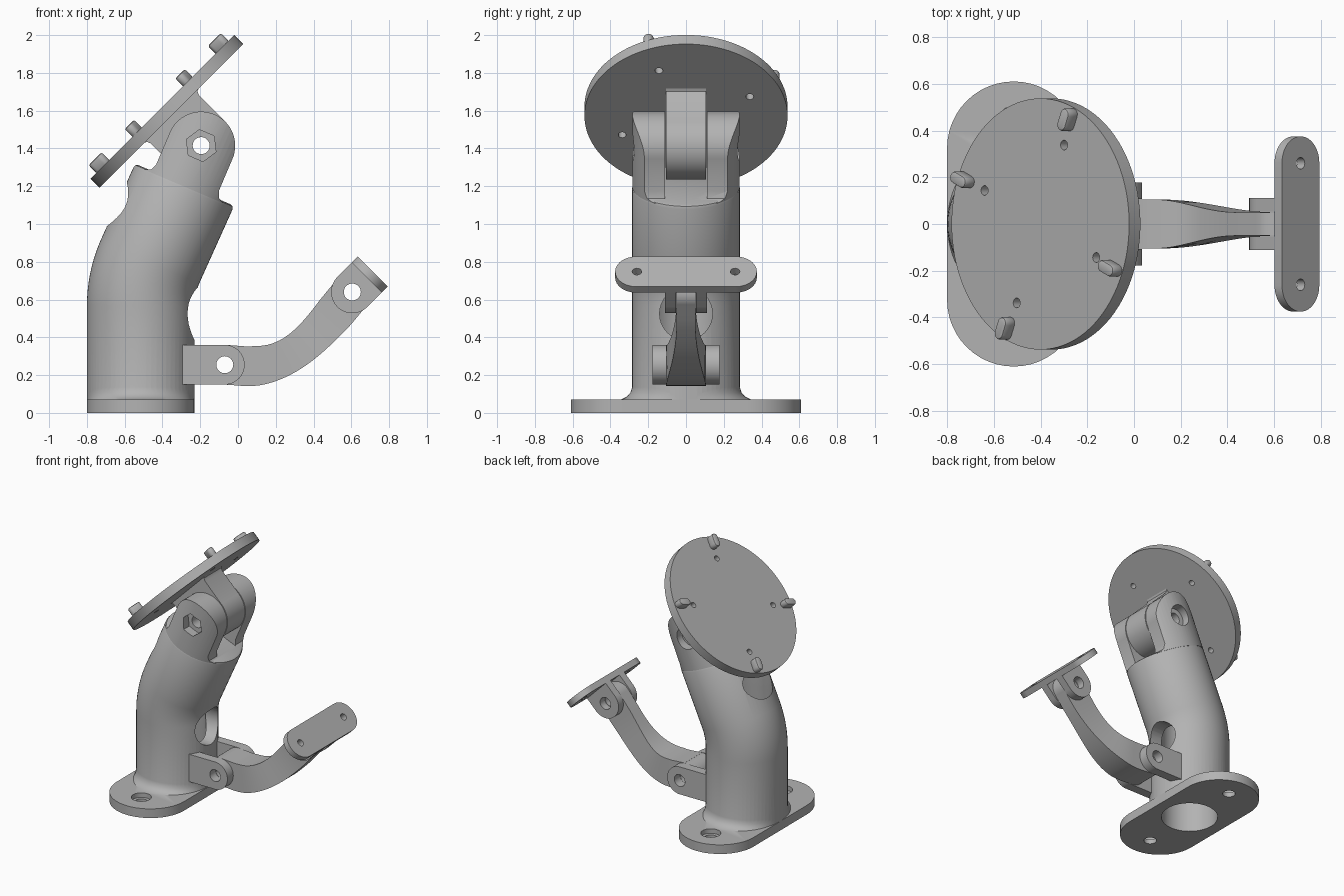
import bpy, bmesh
from math import sin, cos, pi, radians, sqrt
from mathutils import Vector, Matrix
from mathutils.geometry import interpolate_bezier

if "Cube" in bpy.data.objects:
    bpy.data.objects.remove(bpy.data.objects["Cube"])

grey = bpy.data.materials.new("plain grey")
grey.use_nodes = True
grey.diffuse_color = (0.45, 0.45, 0.45, 1)
grey.node_tree.nodes["Principled BSDF"].inputs["Base Color"].default_value = (0.45, 0.45, 0.45, 1)

X, Y, Z = Vector((1, 0, 0)), Vector((0, 1, 0)), Vector((0, 0, 1))


# ---- helpers ----
def frame(origin, x, y):
    """Matrix with the given origin and x, y axes."""
    m = Matrix((x, y, x.cross(y))).transposed().to_4x4()
    m.translation = origin
    return m


def loft(name, rings):
    """Closed solid through a list of equally long rings."""
    bm = bmesh.new()
    rows = [[bm.verts.new(p) for p in ring] for ring in rings]
    n = len(rows[0])
    for a, b in zip(rows, rows[1:]):
        for i in range(n):
            j = (i + 1) % n
            bm.faces.new((a[i], a[j], b[j], b[i]))
    bm.faces.new(rows[0][::-1])
    bm.faces.new(rows[-1])
    bmesh.ops.recalc_face_normals(bm, faces=bm.faces)
    mesh = bpy.data.meshes.new(name)
    bm.to_mesh(mesh)
    bm.free()
    mesh.materials.append(grey)
    obj = bpy.data.objects.new(name, mesh)
    bpy.context.collection.objects.link(obj)
    return obj


def prism(name, outline, h0, h1, m):
    return loft(name, [[m @ Vector((x, y, h)) for x, y in outline] for h in (h0, h1)])


def arc(r, a0, a1, n, cx=0, cy=0):
    return [(cx + r * cos(a0 + (a1 - a0) * i / n), cy + r * sin(a0 + (a1 - a0) * i / n))
            for i in range(n + 1)]


def circle(r, n=48, cx=0, cy=0):
    return arc(r, 0, 2 * pi, n, cx, cy)[:-1]


def stadium(half, r, n=24):
    """Rounded bar along y, half being the distance to the arc centres."""
    return arc(r, 0, pi, n, 0, half) + arc(r, pi, 2 * pi, n, 0, -half)


def tongue(r, base, flare=0.0):
    """Round-ended lug outline that runs back to -base and may flare there."""
    side = [(r, -base + flare), (r + flare * 0.3, -base + flare * 0.3), (r + flare, -base)]
    return arc(r, 0, pi, 32) + [(-x, y) for x, y in side] + side[::-1]


def combine(obj, other, op="DIFFERENCE"):
    """Apply a boolean and drop the second object."""
    mod = obj.modifiers.new("bool", "BOOLEAN")
    mod.operation, mod.solver, mod.object = op, "EXACT", other
    bake(obj)
    bpy.data.objects.remove(other)


def bake(obj):
    deps = bpy.context.evaluated_depsgraph_get()
    mesh = bpy.data.meshes.new_from_object(obj.evaluated_get(deps))
    obj.modifiers.clear()
    obj.data = mesh


def drill(obj, m, r, h0=-1, h1=1, n=32, x=0, y=0):
    combine(obj, prism("cutter", circle(r, n, x, y), h0, h1, m))


# ---- key positions ----
tilt = radians(23)
along = Vector((sin(tilt), 0, cos(tilt)))
across = Vector((cos(tilt), 0, -sin(tilt)))
foot = Vector((-0.515, 0, 0))
head_pivot = Vector((-0.195, 0, 1.415))
low_pivot = Vector((-0.07, 0, 0.255))
end_pivot = Vector((0.605, 0, 0.64))
diag_up, diag_down = Vector((1, 0, 1)).normalized(), Vector((1, 0, -1)).normalized()
R = 0.285
foot_frame = frame(foot, X, Y)
fork_frame = frame(head_pivot, across, along)

# ---- column: upright tube that bends towards the fork ----
bend = foot + Z * 0.685
shoulder = head_pivot - along * 0.225
path = [(foot + Z * 0.03, 0.0, R)]
t0, t1 = bend - Z * 0.12, bend + along * 0.12
for i in range(9):
    t = i / 8
    path.append((t0 * (1 - t) ** 2 + bend * 2 * t * (1 - t) + t1 * t * t, tilt * t, R))
path += [(shoulder - along * 0.02, tilt, R), (shoulder - along * 0.006, tilt, R - 0.006),
         (shoulder, tilt, R - 0.02)]
column = loft("column", [[c + Vector((cos(a), 0, -sin(a))) * x + Y * y for x, y in circle(r, 64)]
                         for c, a, r in path])
base = prism("base", stadium(0.325, R), 0, 0.07, foot_frame)
for y in (-0.435, 0.435):
    drill(base, foot_frame, 0.045, y=y)
    drill(base, foot_frame, 0.07, 0.035, 1, y=y)
fillet = loft("fillet", [[foot + Vector((x * 0.284, y * ry, z)) for x, y in circle(1, 64)]
                         for z, ry in ((0.05, 0.345), (0.07, 0.345), (0.085, 0.315),
                                       (0.105, 0.295), (0.14, 0.284))])
combine(column, fillet, "UNION")
combine(column, base, "UNION")

# vertical bore with a domed end that breaks out at the back, and the cable hole
bore = [(-0.1, 0.2), (0.8, 0.2), (0.95, 0.178)]
bore += [(1.06 + 0.178 * sin(a), 0.178 * cos(a)) for a in (radians(11 * i) for i in range(9))]
combine(column, loft("cutter", [[foot + Vector((x * r, y * r, z)) for x, y in circle(1)]
                                for z, r in bore]))
drill(column, frame(foot + Z * 0.525, Y, Z), 0.14, 0, 0.6)

# ---- fork on top of the column ----
fork = prism("fork", tongue(0.18, 0.235, 0.05), -0.3, 0.3, fork_frame)
shell = loft("shell", [[head_pivot + along * s + across * x + Y * y
                        for x, y in circle(R - 0.0005, 64)] for s in (-0.4, 0.4)])
combine(fork, shell, "INTERSECT")
gap = [(-0.5, -0.225), (0.5, -0.225), (0.5, 0.5), (-0.5, 0.5)]
combine(fork, prism("cutter", gap, -0.112, 0.112, fork_frame))
drill(fork, fork_frame, 0.045)
drill(fork, fork_frame, 0.085, 0.215, 0.5, 6)
drill(fork, fork_frame, 0.08, -0.5, -0.215)

# ---- head: round plate with lug, holes and pegs ----
head_frame = frame(head_pivot - diag_down * 0.223, diag_up, Y)
plate = prism("head_plate", circle(0.5375, 96), 0, 0.068, head_frame)
for k in range(4):
    a = radians(67 + 90 * k)
    drill(plate, head_frame, 0.021, n=20, x=0.367 * cos(a), y=0.367 * sin(a))
    peg_frame = head_frame @ Matrix.Rotation(a - pi / 2, 4, "Z") @ Matrix.Translation((0, 0.485, 0))
    peg = prism("peg_%d" % (k + 1), stadium(0.024, 0.026, 10), 0.06, 0.125, peg_frame)
    mod = peg.modifiers.new("soft", "BEVEL")
    mod.width, mod.segments = 0.01, 2
    bake(peg)
lug_frame = frame(head_pivot, diag_up, diag_down)
lug = prism("head_lug", tongue(0.18, 0.226, 0.03), -0.105, 0.105, lug_frame)
drill(lug, lug_frame, 0.045)

# ---- ears low on the column ----
ear_frame = frame(low_pivot, Z, X)
for side, label in ((1, "left"), (-1, "right")):
    ear = prism(label + "_ear", tongue(0.105, 0.255), side * 0.107, side * 0.178, ear_frame)
    drill(ear, ear_frame, 0.045)

# ---- curved arm that tapers towards its far end ----
curve = [low_pivot] + interpolate_bezier(Vector((0, 0, 0.25)), Vector((0.28, 0, 0.22)),
                                         Vector((0.42, 0, 0.42)), end_pivot, 25)
rings = []
for i, c in enumerate(curve):
    d = (curve[min(i + 1, len(curve) - 1)] - curve[max(i - 1, 0)]).normalized()
    up = Y.cross(d) * -1
    t = min(max((c.x - 0.1) / 0.42, 0), 1)
    w = 0.05 + 0.055 * (0.5 + 0.5 * cos(pi * t))
    h = 0.105 - 0.012 * sin(pi * t)
    rings.append([c + up * h + Y * w, c + up * h - Y * w, c - up * h - Y * w, c - up * h + Y * w])
arm = loft("arm", rings)
end_frame = frame(end_pivot, diag_down, -diag_up)
for m, w in ((ear_frame, 0.105), (end_frame, 0.05)):
    combine(arm, prism("knuckle", circle(0.1045), -w, w, m), "UNION")
    drill(arm, m, 0.045)

# ---- end bracket: two lugs and a slotted bar ----
for side, label in ((1, "left"), (-1, "right")):
    cheek = prism(label + "_bracket_lug", tongue(0.112, 0.112), side * 0.054, side * 0.112, end_frame)
    drill(cheek, end_frame, 0.045)
bar_frame = frame(end_pivot + diag_up * 0.108, diag_down, Y)
bar = prism("bracket_plate", stadium(0.262, 0.113), 0, 0.045, bar_frame)
for y in (-0.26, 0.26):
    drill(bar, bar_frame, 0.025, n=24, y=y)

# ---- shading ----
for obj in bpy.context.scene.objects:
    obj.select_set(obj.type == "MESH")
bpy.context.view_layer.objects.active = column
bpy.ops.object.shade_smooth_by_angle(angle=radians(32))
